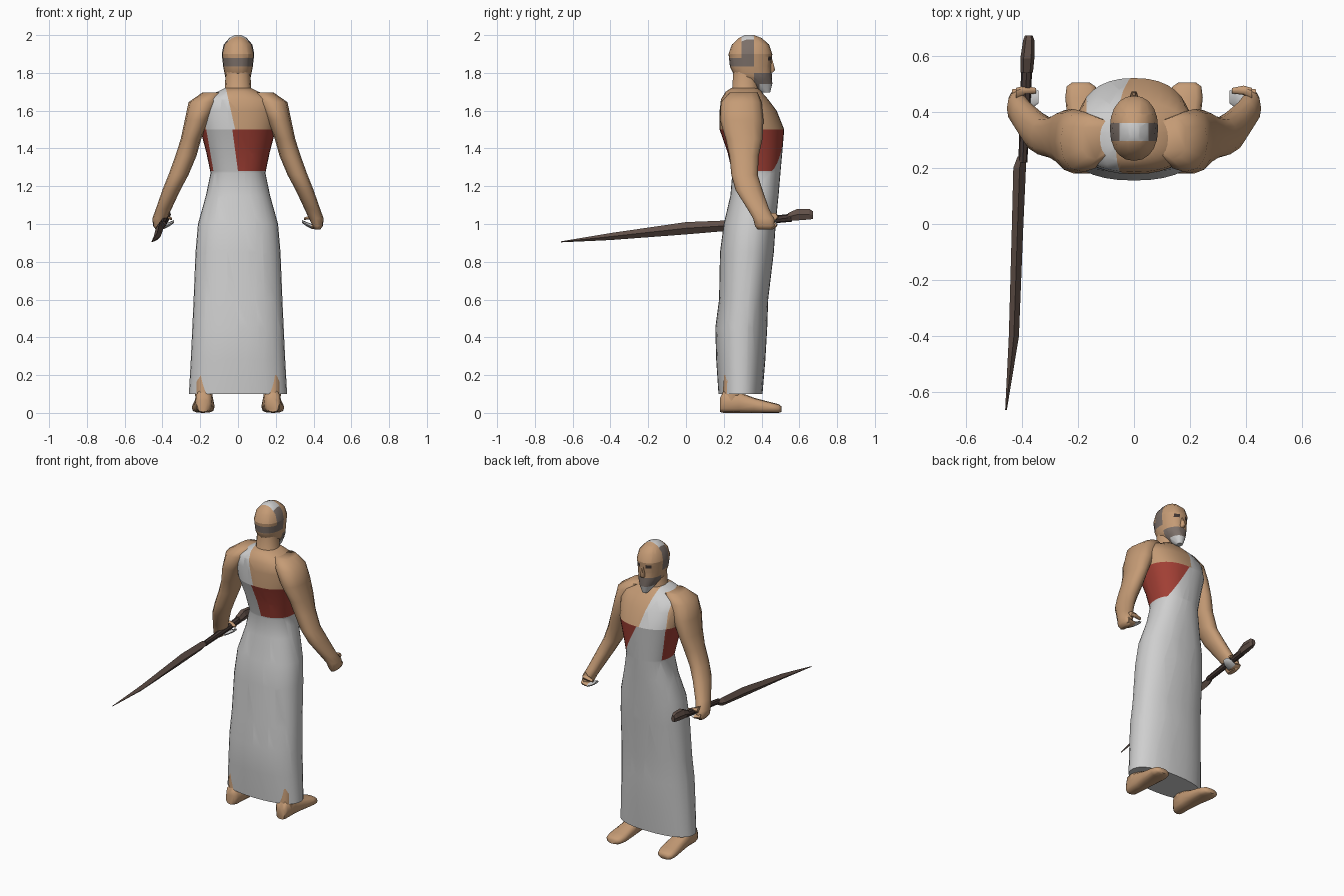
import bpy, bmesh, math
from mathutils import Vector

if "Cube" in bpy.data.objects:
    bpy.data.objects.remove(bpy.data.objects["Cube"])


def material(name, rgb):
    m = bpy.data.materials.new(name)
    m.use_nodes = True
    m.diffuse_color = (*rgb, 1)
    m.node_tree.nodes["Principled BSDF"].inputs["Base Color"].default_value = (*rgb, 1)
    return m


SKIN = material("tan skin", (0.56, 0.33, 0.18))
CLOTH = material("pale cloth", (0.62, 0.62, 0.62))
RED = material("red tunic", (0.36, 0.05, 0.035))
HAIR = material("grey hair", (0.2, 0.16, 0.14))
EYE = material("dark eyes", (0.05, 0.035, 0.03))
BLADE = material("brown metal", (0.12, 0.08, 0.065))
GRIP = material("dark grip", (0.06, 0.04, 0.035))


def loft(name, rings, mats, axis="z", sides=16, power=2.2, mirror=False,
         cuts=(), rule=None, angle=60):
    """Skin rings (t, a0, a1, b0, b1) along an axis, cut by planes, then colour by rule."""
    bm = bmesh.new()
    loops = []
    for t, a0, a1, b0, b1 in rings:
        loop = []
        for i in range(sides):
            w = 2 * math.pi * i / sides
            c, s = (math.copysign(abs(f) ** (2 / power), f) for f in (math.cos(w), math.sin(w)))
            a = (a0 + a1 + c * (a1 - a0)) / 2
            b = (b0 + b1 + s * (b1 - b0)) / 2
            co = {"z": (a, b, t), "y": (a, t, b), "x": (t, a, b)}[axis]
            loop.append(bm.verts.new((-co[0] if mirror else co[0], co[1], co[2])))
        loops.append(loop)
    for lo, hi in zip(loops, loops[1:]):
        for i in range(sides):
            j = (i + 1) % sides
            bm.faces.new((lo[i], lo[j], hi[j], hi[i]))
    bm.faces.new(loops[0])
    bm.faces.new(loops[-1])
    for point, normal in cuts:
        bmesh.ops.bisect_plane(bm, geom=bm.verts[:] + bm.edges[:] + bm.faces[:],
                               plane_co=point, plane_no=normal)
    bmesh.ops.recalc_face_normals(bm, faces=bm.faces)
    if rule:
        for f in bm.faces:
            c = f.calc_center_median()
            f.material_index = mats.index(rule(abs(c.x) if mirror else c.x, c.y, c.z))
    me = bpy.data.meshes.new(name)
    bm.to_mesh(me)
    bm.free()
    for m in mats:
        me.materials.append(m)
    ob = bpy.data.objects.new(name, me)
    bpy.context.collection.objects.link(ob)
    bpy.ops.object.select_all(action="DESELECT")
    ob.select_set(True)
    bpy.context.view_layer.objects.active = ob
    bpy.ops.object.shade_smooth_by_angle(angle=math.radians(angle))
    return ob


def level(axis, value):
    n = Vector((axis == "x", axis == "y", axis == "z"))
    return n * value, n


# Robe edges as lines in x, z: the strap over one shoulder with red showing beside it
TOP, WAIST = 1.5, 1.28
BACK_EDGE = ((-0.03, TOP), (0.0, WAIST))
FRONT_EDGE = ((0.0, TOP), (0.12, WAIST))
SIDE_EDGE = ((-0.168, TOP), (-0.13, WAIST))
STRAP_EDGE = ((-0.06, 1.7), (-0.015, TOP))


def line_x(edge, z):
    (xa, za), (xb, zb) = edge
    return xa + (xb - xa) * (z - za) / (zb - za)


def line_cut(edge):
    (xa, za), (xb, zb) = edge
    return (xa, 0, za), (zb - za, 0, xa - xb)


def robe_rule(x, y, z):
    if z < WAIST:
        return CLOTH
    if z > TOP:
        return CLOTH if -0.17 < x < line_x(STRAP_EDGE, z) else SKIN
    edge = FRONT_EDGE if y > 0.33 else BACK_EDGE
    return CLOTH if line_x(SIDE_EDGE, z) < x < line_x(edge, z) else RED


# Torso and long robe: height, half width, back, front
body = [(0.10, .26, .172, .405), (0.28, .25, .16, .42), (0.45, .242, .155, .43),
        (0.60, .235, .175, .435), (0.85, .225, .18, .465), (1.0, .212, .2, .475),
        (1.15, .17, .235, .49), (1.27, .145, .245, .5), (1.38, .168, .22, .51),
        (1.5, .2, .178, .52), (1.6, .215, .178, .48), (1.66, .2, .185, .435),
        (1.7, .11, .21, .4), (1.72, .07, .24, .38)]
loft("robed_torso", [(z, -w, w, b, f) for z, w, b, f in body], [CLOTH, RED, SKIN],
     sides=32, power=2.3, rule=robe_rule,
     cuts=[level("z", TOP), level("z", WAIST), level("x", -0.17), level("y", 0.33)]
     + [line_cut(e) for e in (BACK_EDGE, FRONT_EDGE, SIDE_EDGE, STRAP_EDGE)])

# Neck
loft("neck", [(1.66, -.1, .1, .21, .4), (1.72, -.07, .07, .243, .385),
              (1.82, -.064, .064, .25, .38)], [SKIN], sides=14)


def head_rule(x, y, z):
    if 1.865 < z < 1.887 and 0.02 < abs(x) < 0.052 and y > 0.4:
        return EYE
    if 0.295 < y < 0.36 and z > 1.835:
        return CLOTH if abs(x) < 0.055 and z > 1.9 else HAIR
    if y < 0.36 and 1.835 < z < 1.88:
        return HAIR
    if y > 0.36 and z < 1.8:
        return CLOTH if z < 1.742 and y > 0.39 else HAIR
    return SKIN


# Head with hair band, beard and eyes cut into the surface
skull = [(1.695, .018, .405, .445), (1.742, .046, .32, .457), (1.78, .068, .258, .455),
         (1.83, .078, .233, .452), (1.9, .086, .225, .457), (1.95, .076, .243, .44),
         (1.985, .046, .28, .4), (2.0, .018, .31, .36)]
head_cuts = [("z", 1.742), ("z", 1.8), ("z", 1.835), ("z", 1.865), ("z", 1.88), ("z", 1.887),
             ("y", .295), ("y", .36), ("y", .39), ("x", .02), ("x", -.02),
             ("x", .052), ("x", -.052), ("z", 1.9)]
loft("head", [(z, -w, w, b, f) for z, w, b, f in skull], [SKIN, HAIR, CLOTH, EYE],
     sides=20, cuts=[level(a, v) for a, v in head_cuts], rule=head_rule)
loft("nose", [(1.802, -.014, .014, .43, .462), (1.815, -.016, .016, .43, .475),
              (1.87, -.008, .008, .43, .459)], [SKIN], sides=6)

# Limbs, repeated on both sides
arm = [(1.695, .08, .19, .23, .38), (1.645, .1, .262, .185, .4), (1.55, .15, .282, .18, .41),
       (1.45, .195, .303, .21, .405), (1.36, .22, .332, .23, .385), (1.26, .262, .368, .24, .38),
       (1.18, .305, .4, .262, .405), (1.08, .352, .435, .325, .44), (1.03, .375, .453, .355, .468),
       (.99, .395, .45, .365, .475), (.97, .405, .435, .38, .46)]
fingers = [(.435, .38, .48, .972, 1.02), (.39, .405, .482, .974, 1.0),
           (.36, .415, .485, .99, 1.012), (.34, .43, .475, 1.005, 1.02)]
thumb = [(.42, .44, .485, 1.02, 1.06), (.39, .46, .493, 1.025, 1.05), (.35, .465, .485, 1.02, 1.035)]
foot = [(.18, .155, .215, .005, .08), (.2, .138, .225, 0, .12), (.28, .13, .227, 0, .11),
        (.36, .125, .235, 0, .08), (.45, .125, .245, 0, .056), (.49, .137, .24, 0, .046),
        (.505, .16, .22, .005, .035)]
ankle = [(.05, .138, .225, .187, .29), (.2, .13, .23, .2, .31)]
for side, flip in (("left", False), ("right", True)):
    loft(side + "_arm", arm, [SKIN], sides=12, mirror=flip)
    loft(side + "_fingers", fingers, [SKIN, CLOTH], axis="x", sides=8, mirror=flip,
         rule=lambda x, y, z: CLOTH if x < 0.385 else SKIN)
    loft(side + "_thumb", thumb, [SKIN], axis="x", sides=6, mirror=flip)
    loft(side + "_foot", foot, [SKIN], axis="y", sides=12, power=2.8, mirror=flip)
    loft(side + "_ankle", ankle, [SKIN], sides=10, mirror=flip)

# Sword held low, its point reaching far behind the hand
loft("sword_blade", [(-.662, -.459, -.453, .903, .908), (-.4, -.446, -.41, .915, .952),
                     (0, -.435, -.394, .945, 1.01), (.2, -.43, -.385, .962, 1.018),
                     (.24, -.415, -.385, .98, 1.012)],
     [BLADE], axis="y", sides=4, power=2, angle=10)
loft("sword_grip", [(.22, -.412, -.38, .982, 1.015), (.56, -.402, -.362, 1.012, 1.055)],
     [GRIP], axis="y", sides=8, angle=10)
loft("sword_pommel", [(.54, -.405, -.36, 1.015, 1.06), (.59, -.405, -.355, 1.015, 1.085),
                      (.655, -.395, -.355, 1.02, 1.082), (.672, -.388, -.362, 1.025, 1.07)],
     [BLADE], axis="y", sides=6, angle=10)
